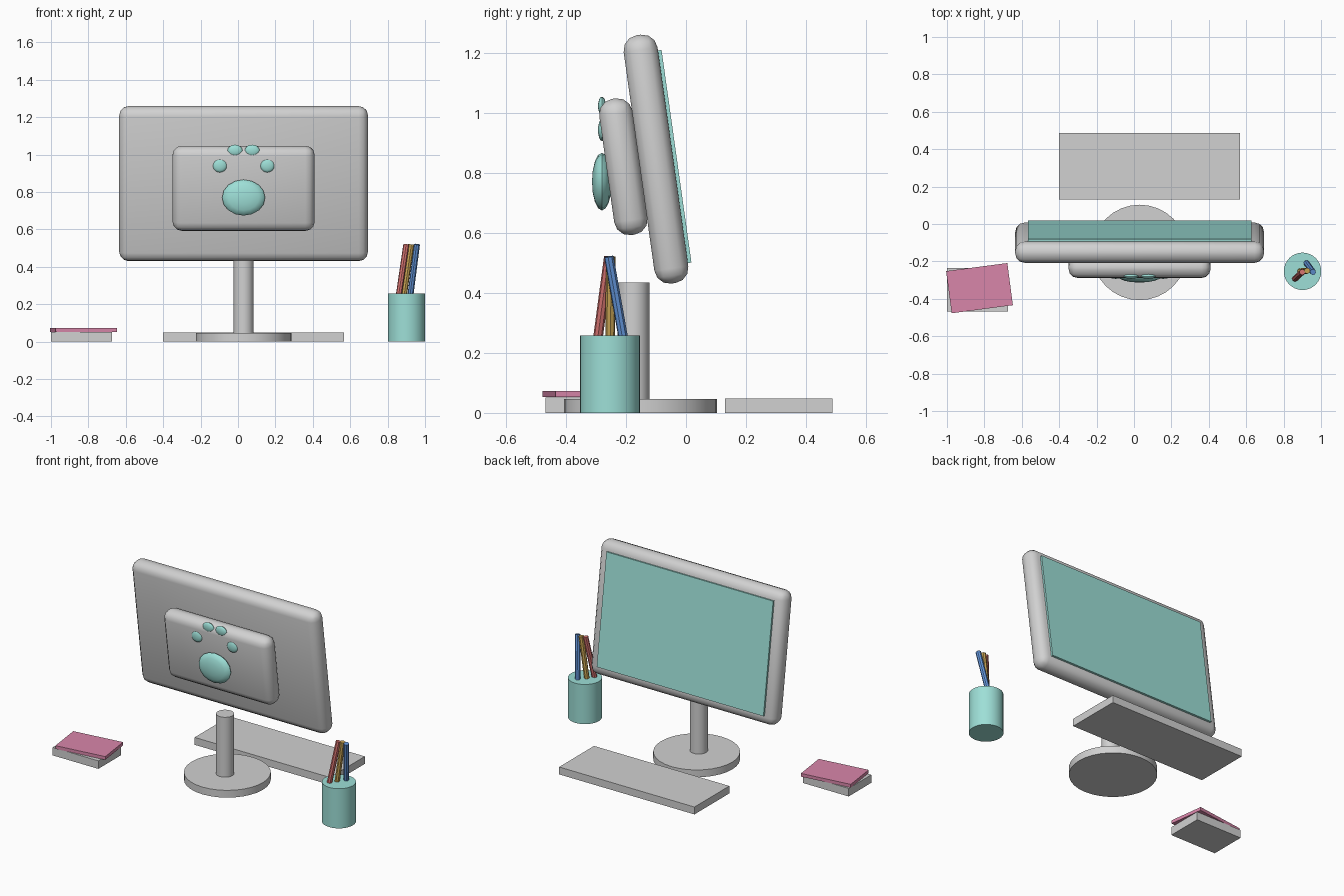
import bpy
import math
from mathutils import Vector, Matrix

cube = bpy.data.objects.get("Cube")
if cube:
    bpy.data.objects.remove(cube, do_unlink=True)


def make_material(name, rgb):
    mat = bpy.data.materials.new(name)
    mat.use_nodes = True
    color = (*rgb, 1)
    mat.diffuse_color = color
    mat.node_tree.nodes["Principled BSDF"].inputs["Base Color"].default_value = color
    return mat


grey = make_material("light grey", (0.64, 0.64, 0.64))
teal = make_material("soft teal", (0.34, 0.74, 0.68))
pink = make_material("pink", (0.69, 0.24, 0.40))
red = make_material("red", (0.66, 0.17, 0.16))
yellow = make_material("yellow", (0.60, 0.38, 0.09))
blue = make_material("blue", (0.13, 0.31, 0.72))


def finish(name, mat, smooth=False):
    obj = bpy.context.object
    obj.name = name
    obj.data.materials.append(mat)
    if smooth:
        bpy.ops.object.transform_apply(location=False, rotation=False, scale=True)
        bpy.ops.object.shade_smooth_by_angle(angle=math.radians(40))
    return obj


def box(name, center, size, mat, rotation=(0, 0, 0), bevel=0):
    bpy.ops.mesh.primitive_cube_add(size=1, location=center, rotation=rotation)
    obj = bpy.context.object
    obj.scale = size
    bpy.ops.object.transform_apply(location=False, rotation=False, scale=True)
    if bevel:
        mod = obj.modifiers.new("rounded edges", "BEVEL")
        mod.width = bevel
        mod.segments = 3
        bpy.ops.object.modifier_apply(modifier=mod.name)
    return finish(name, mat, smooth=bevel > 0)


def rod(name, start, end, radius, mat, sides=32):
    start, end = Vector(start), Vector(end)
    axis = end - start
    bpy.ops.mesh.primitive_cylinder_add(
        vertices=sides, radius=radius, depth=axis.length,
        location=(start + end) / 2, rotation=axis.to_track_quat("Z", "Y").to_euler())
    return finish(name, mat, smooth=True)


def pad(name, center, rx, ry, rz):
    # Flattened sphere with its pole facing the front
    bpy.ops.mesh.primitive_uv_sphere_add(
        segments=16, ring_count=8, radius=1, location=center,
        rotation=(math.pi / 2, 0, 0))
    bpy.context.object.scale = (rx, rz, ry)
    return finish(name, teal, smooth=True)


# Tilted monitor: casing, rear housing and screen share one leaning frame
MID = 0.03
TILT = math.radians(8)
lean = Matrix.Translation((MID, -0.10, 0.845)) @ Matrix.Rotation(TILT, 4, "X")


def leaning_box(name, offset, size, mat, bevel=0):
    return box(name, lean @ Vector(offset), size, mat, (TILT, 0, 0), bevel)


leaning_box("monitor_casing", (0, 0, 0), (1.33, 0.114, 0.835), grey, 0.05)
leaning_box("rear_housing", (0, -0.111, -0.01), (0.76, 0.112, 0.458), grey, 0.05)
leaning_box("screen", (0, 0.059, 0), (1.195, 0.02, 0.715), teal)

# Paw emblem on the housing
pad("paw_palm", (MID, -0.28, 0.77), 0.115, 0.033, 0.096)
for side, label in ((-1, "right"), (1, "left")):
    pad(label + "_inner_toe", (MID + side * 0.046, -0.28, 1.022), 0.04, 0.013, 0.031)
    pad(label + "_outer_toe", (MID + side * 0.127, -0.28, 0.942), 0.038, 0.013, 0.037)

# Stand
rod("stand_base", (MID, -0.152, 0), (MID, -0.152, 0.047), 0.255, grey)
rod("stand_pole", (MID, -0.175, 0.04), (MID, -0.175, 0.435), 0.053, grey)

# Keyboard
box("keyboard", (0.083, 0.309, 0.024), (0.97, 0.357, 0.048), grey)

# Stacked books
box("lower_book", (-0.837, -0.352, 0.026), (0.327, 0.232, 0.052), grey)
box("upper_book", (-0.826, -0.343, 0.063), (0.33, 0.227, 0.021), pink,
    (0, 0, math.radians(7.5)))

# Pencil cup with leaning pencils
rod("pencil_cup", (0.901, -0.253, 0), (0.901, -0.253, 0.257), 0.1, teal)
pencils = (
    ("red_pencil", red, (0.846, -0.306, 0.155), (0.9, -0.257, 0.52)),
    ("yellow_pencil", yellow, (0.874, -0.254, 0.155), (0.926, -0.25, 0.52)),
    ("blue_pencil", blue, (0.91, -0.192, 0.155), (0.957, -0.257, 0.52)),
)
for name, mat, start, end in pencils:
    rod(name, start, end, 0.016, mat, sides=8)
